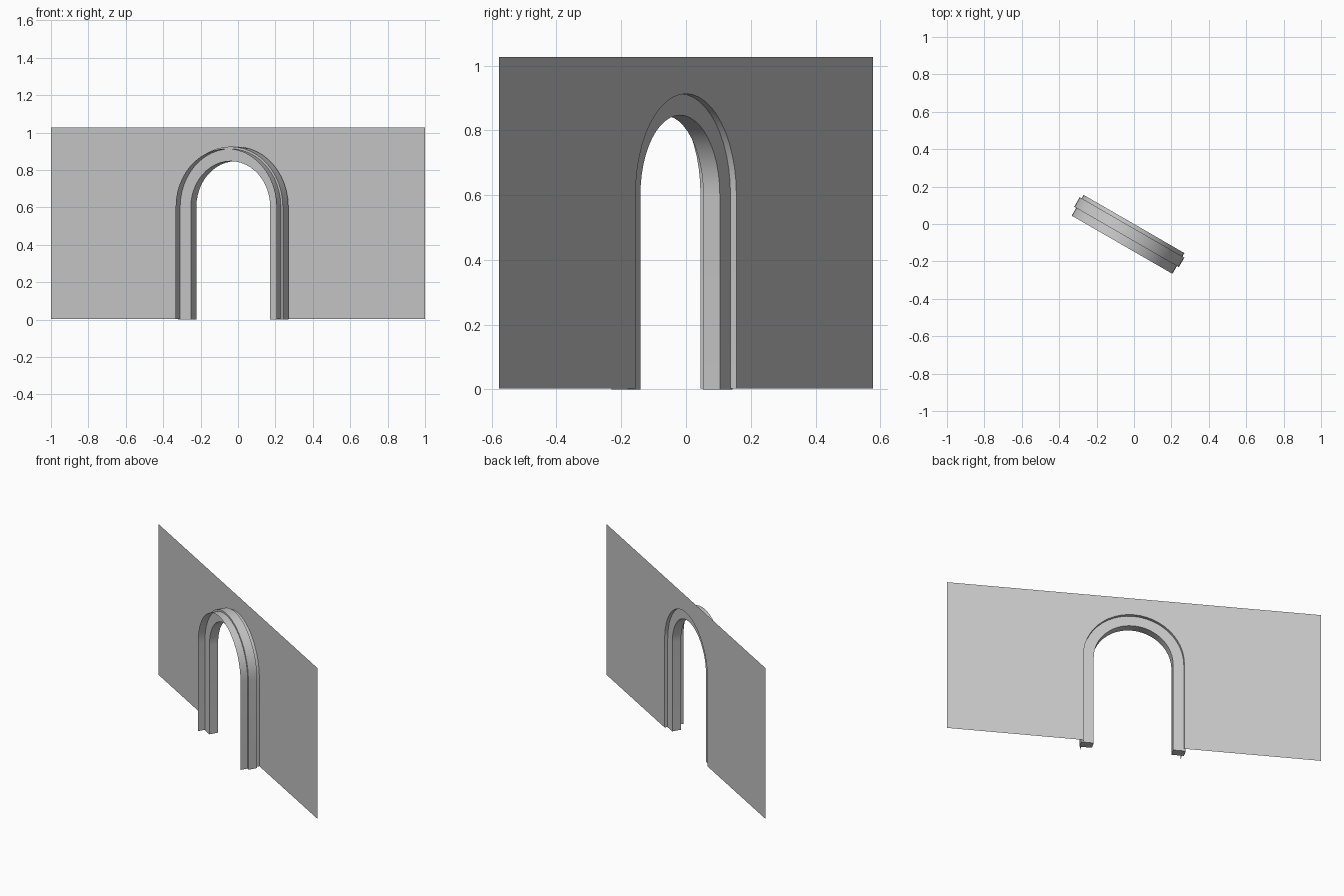
import bpy, bmesh, math

if "Cube" in bpy.data.objects:
    bpy.data.objects.remove(bpy.data.objects["Cube"])

ANGLE = math.radians(-30)   # the wall stands turned about z
HALF_W, TOP = 1.1547, 1.026
SPRING, SEG = 0.602, 24
WALL_R, SLEEVE_D = 0.311, 0.128
FOOT = 0.003                # the wall sheet sits just above the trim's foot

grey = bpy.data.materials.new("plain_grey")
grey.diffuse_color = (0.58, 0.58, 0.58, 1)
grey.use_nodes = True
grey.node_tree.nodes["Principled BSDF"].inputs["Base Color"].default_value = grey.diffuse_color


def arch(radius, foot):
    """Round-headed arch outline as (u, z) points, left foot to right foot."""
    pts = [(-radius, foot)]
    for i in range(SEG + 1):
        a = math.pi * (1 - i / SEG)
        pts.append((radius * math.cos(a), SPRING + radius * math.sin(a)))
    return pts + [(radius, foot)]


def finish(name, bm, recalc=False):
    if recalc:
        bmesh.ops.recalc_face_normals(bm, faces=bm.faces)
    me = bpy.data.meshes.new(name)
    bm.to_mesh(me)
    bm.free()
    me.materials.append(grey)
    ob = bpy.data.objects.new(name, me)
    bpy.context.collection.objects.link(ob)
    ob.rotation_euler.z = ANGLE
    bpy.ops.object.select_all(action='DESELECT')
    ob.select_set(True)
    bpy.context.view_layer.objects.active = ob
    bpy.ops.object.shade_smooth_by_angle(angle=math.radians(30))
    return ob


def sweep(name, profile, foot, closed):
    """Carry a (radius, depth) profile around the arch."""
    bm = bmesh.new()
    rails = [[bm.verts.new((u, -d, z)) for u, z in arch(r, foot)]
             for r, d in profile]
    n = len(rails)
    for k in range(n if closed else n - 1):
        a, b = rails[k], rails[(k + 1) % n]
        for i in range(len(a) - 1):
            bm.faces.new((a[i], a[i + 1], b[i + 1], b[i]))
    if closed:
        for end in (0, -1):
            bm.faces.new([r[end] for r in rails])
    return finish(name, bm, closed)


# Thin wall sheet with an arched opening
bm = bmesh.new()
outline = [(-HALF_W, TOP), (-HALF_W, FOOT)] + arch(WALL_R, FOOT) \
    + [(HALF_W, FOOT), (HALF_W, TOP)]
face = bm.faces.new([bm.verts.new((u, 0, z)) for u, z in outline])
face.normal_update()
if face.normal.y > 0:
    face.normal_flip()
bmesh.ops.triangulate(bm, faces=[face])
finish("wall", bm)

# Thin sleeve running forward from the opening's edge
sweep("opening_sleeve", [(WALL_R, 0), (WALL_R, SLEEVE_D)], FOOT, False)

# Solid arched frame set inside the sleeve
sweep("arch_frame", [(0.245, 0.021), (0.323, 0.021),
                     (0.323, 0.08), (0.245, 0.08)], 0, True)
